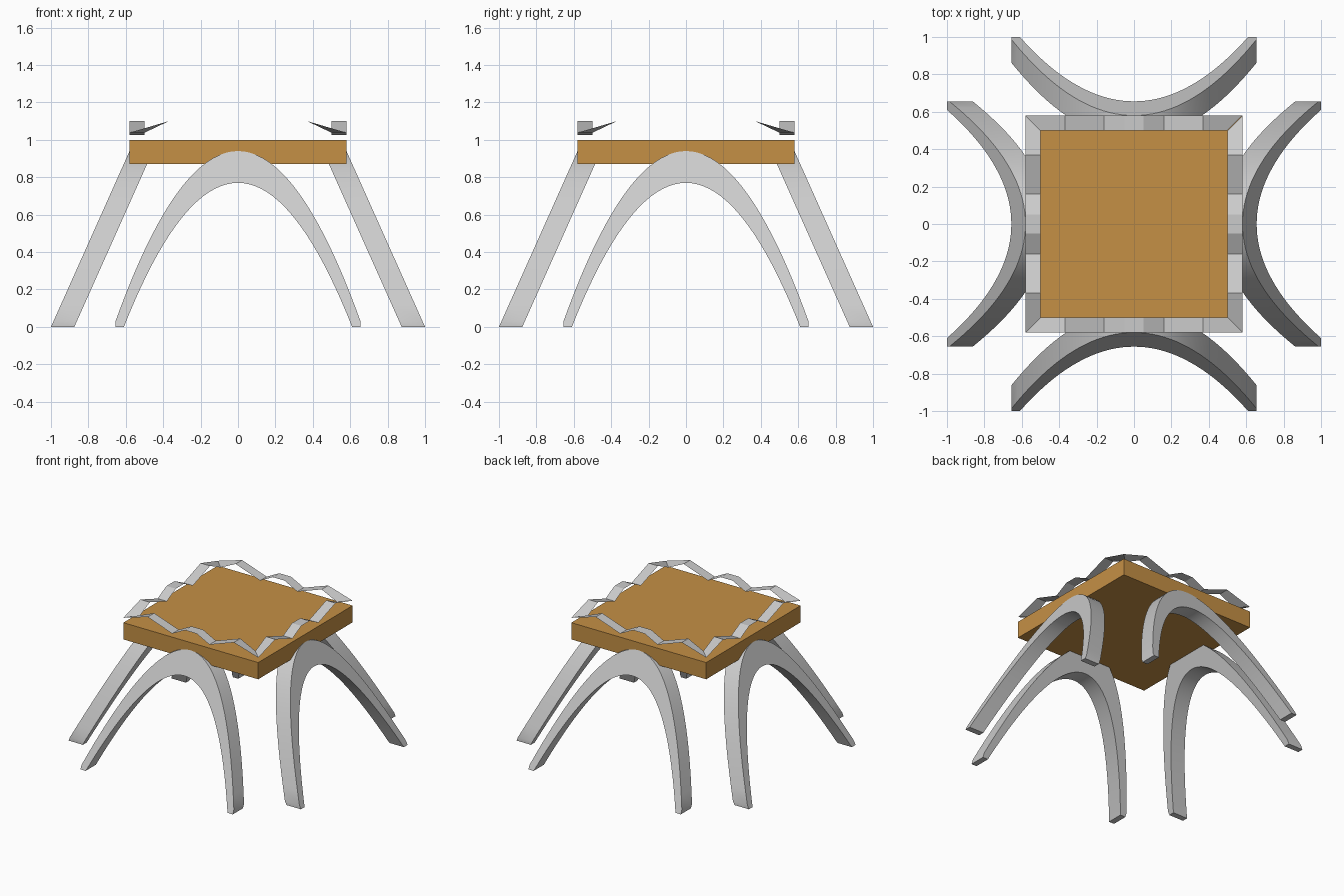
import bpy, bmesh, math

cube = bpy.data.objects.get("Cube")
if cube:
    bpy.data.objects.remove(cube, do_unlink=True)


def material(name, rgb):
    m = bpy.data.materials.new(name)
    m.use_nodes = True
    m.diffuse_color = (*rgb, 1)
    m.node_tree.nodes["Principled BSDF"].inputs["Base Color"].default_value = (*rgb, 1)
    return m


def make_mesh(name, bm, mat):
    mesh = bpy.data.meshes.new(name)
    bm.to_mesh(mesh)
    bm.free()
    mesh.materials.append(mat)
    return mesh


def place(name, mesh, turn=0):
    ob = bpy.data.objects.new(name, mesh)
    ob.rotation_euler.z = turn * math.pi / 2
    bpy.context.collection.objects.link(ob)
    return ob


wood = material("warm wood", (0.56, 0.28, 0.06))
metal = material("grey metal", (0.6, 0.6, 0.6))
SIDES = ("front", "left", "back", "right")
HALF = 0.58      # half width of the seat
RIM = 0.08       # width of the ribbon

# Seat slab
bm = bmesh.new()
bmesh.ops.create_cube(bm, size=1)
bmesh.ops.scale(bm, vec=(2 * HALF, 2 * HALF, 0.13), verts=bm.verts)
bmesh.ops.translate(bm, vec=(0, 0, 0.935), verts=bm.verts)
place("seat", make_mesh("seat", bm, wood))

# Arched leg: parabolic outline, leaning outward towards the floor
STEPS = 40
ts = [2 * i / STEPS - 1 for i in range(STEPS + 1)]
outer = [(0.655 * t, 0.03 + 0.91 * (1 - t * t)) for t in ts]
inner = [(0.61 * t, 0.77 * (1 - t * t)) for t in ts]
outline = [(-0.655, 0)] + outer + [(0.655, 0)] + inner[::-1]
bm = bmesh.new()
front = bm.faces.new([bm.verts.new((x, -1 + 0.447 * z, z)) for x, z in outline])
ext = bmesh.ops.extrude_face_region(bm, geom=[front], use_keep_orig=True)
back = [g for g in ext["geom"] if isinstance(g, bmesh.types.BMVert)]
bmesh.ops.translate(bm, vec=(0, 0.125, 0), verts=back)
bmesh.ops.recalc_face_normals(bm, faces=bm.faces)
leg_mesh = make_mesh("arched_leg", bm, metal)
legs = [place(side + "_leg", leg_mesh, i) for i, side in enumerate(SIDES)]
bpy.ops.object.select_all(action="DESELECT")
legs[0].select_set(True)
bpy.context.view_layer.objects.active = legs[0]
bpy.ops.object.shade_smooth_by_angle(angle=math.radians(30))

# Thin zigzag ribbon above each edge of the seat, mitred at the corners
half_path = [(0.37, 1.10), (0.16, 1.027), (0.05, 1.083)]
path = [(-x, z) for x, z in half_path] + half_path[::-1]
low = 1.038
bm = bmesh.new()
out_row = [(-HALF, low)] + path + [(HALF, low)]
in_row = [(RIM - HALF, low)] + path + [(HALF - RIM, low)]
a = [bm.verts.new((x, -HALF, z)) for x, z in out_row]
b = [bm.verts.new((x, RIM - HALF, z)) for x, z in in_row]
for i in range(len(a) - 1):
    bm.faces.new((a[i], a[i + 1], b[i + 1], b[i]))
ribbon_mesh = make_mesh("zigzag_ribbon", bm, metal)
for i, side in enumerate(SIDES):
    place(side + "_ribbon", ribbon_mesh, i)
